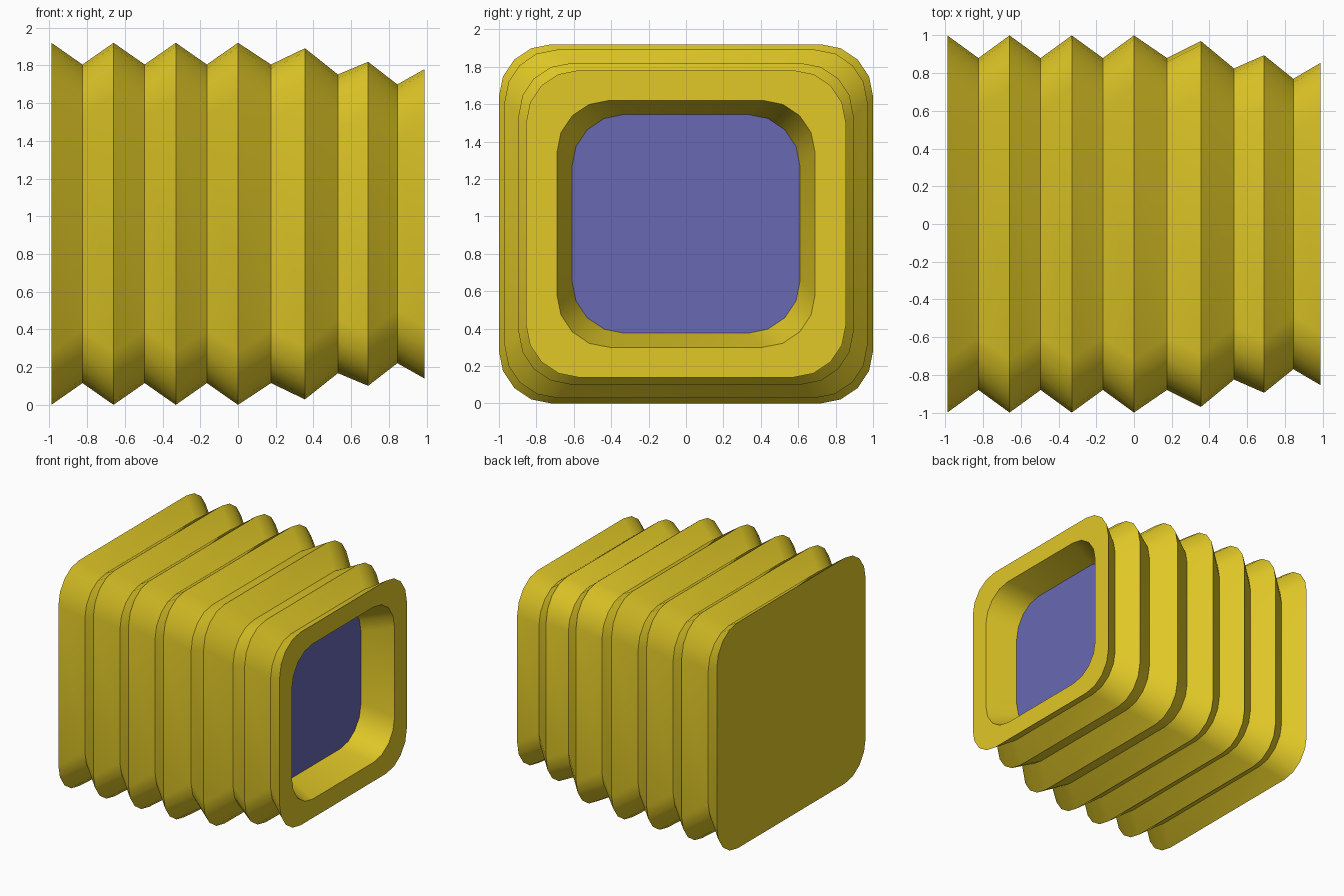
import bpy, bmesh
from math import sin, cos, pi, radians

cube = bpy.data.objects.get("Cube")
if cube:
    bpy.data.objects.remove(cube, do_unlink=True)

MID_Z = 0.96
CORNER = 0.28
STEPS = 4


def material(name, colour):
    m = bpy.data.materials.new(name)
    m.use_nodes = True
    m.diffuse_color = colour
    m.node_tree.nodes["Principled BSDF"].inputs["Base Color"].default_value = colour
    return m


def ring(bm, x, half_y, half_z):
    """Rounded rectangle across the x axis, counterclockwise seen from +x."""
    verts = []
    for quarter, (sy, sz) in enumerate([(1, 1), (-1, 1), (-1, -1), (1, -1)]):
        for k in range(STEPS + 1):
            a = (quarter + k / STEPS) * pi / 2
            y = sy * (half_y - CORNER) + CORNER * cos(a)
            z = sz * (half_z - CORNER) + CORNER * sin(a)
            verts.append(bm.verts.new((x, y, MID_Z + z)))
    return verts


def bridge(bm, a, b):
    n = len(a)
    for i in range(n):
        j = (i + 1) % n
        bm.faces.new((a[i], a[j], b[j], b[i]))


def finish(bm, name, mat):
    mesh = bpy.data.meshes.new(name)
    bm.to_mesh(mesh)
    bm.free()
    obj = bpy.data.objects.new(name, mesh)
    bpy.context.collection.objects.link(obj)
    mesh.materials.append(mat)
    bpy.ops.object.select_all(action='DESELECT')
    obj.select_set(True)
    bpy.context.view_layer.objects.active = obj
    bpy.ops.object.shade_smooth_by_angle(angle=radians(30))
    return obj


yellow = material("yellow", (0.75, 0.58, 0.02, 1))
violet = material("violet", (0.139, 0.139, 0.457, 1))

# Pleats: position and half width of each ridge and valley
pleats = [(-0.99, 1.0), (-0.825, 0.88), (-0.66, 1.0), (-0.495, 0.88),
          (-0.33, 1.0), (-0.165, 0.88), (0.0, 1.0), (0.175, 0.88),
          (0.355, 0.97), (0.53, 0.825), (0.69, 0.895), (0.845, 0.77),
          (0.99, 0.855)]
sections = [(x, w, w * 0.96) for x, w in pleats]

# Rim and tapered recess
PANEL = (0.73, 0.61, 0.585)
sections += [(0.99, 0.69, 0.66), PANEL]

# Pleated body, closed at the back end
bm = bmesh.new()
rings = [ring(bm, *s) for s in sections]
for a, b in zip(rings, rings[1:]):
    bridge(bm, a, b)
bm.faces.new(rings[0][::-1])
finish(bm, "bellows_body", yellow)

# Flat panel at the bottom of the recess
bm = bmesh.new()
bm.faces.new(ring(bm, *PANEL))
finish(bm, "recess_panel", violet)
